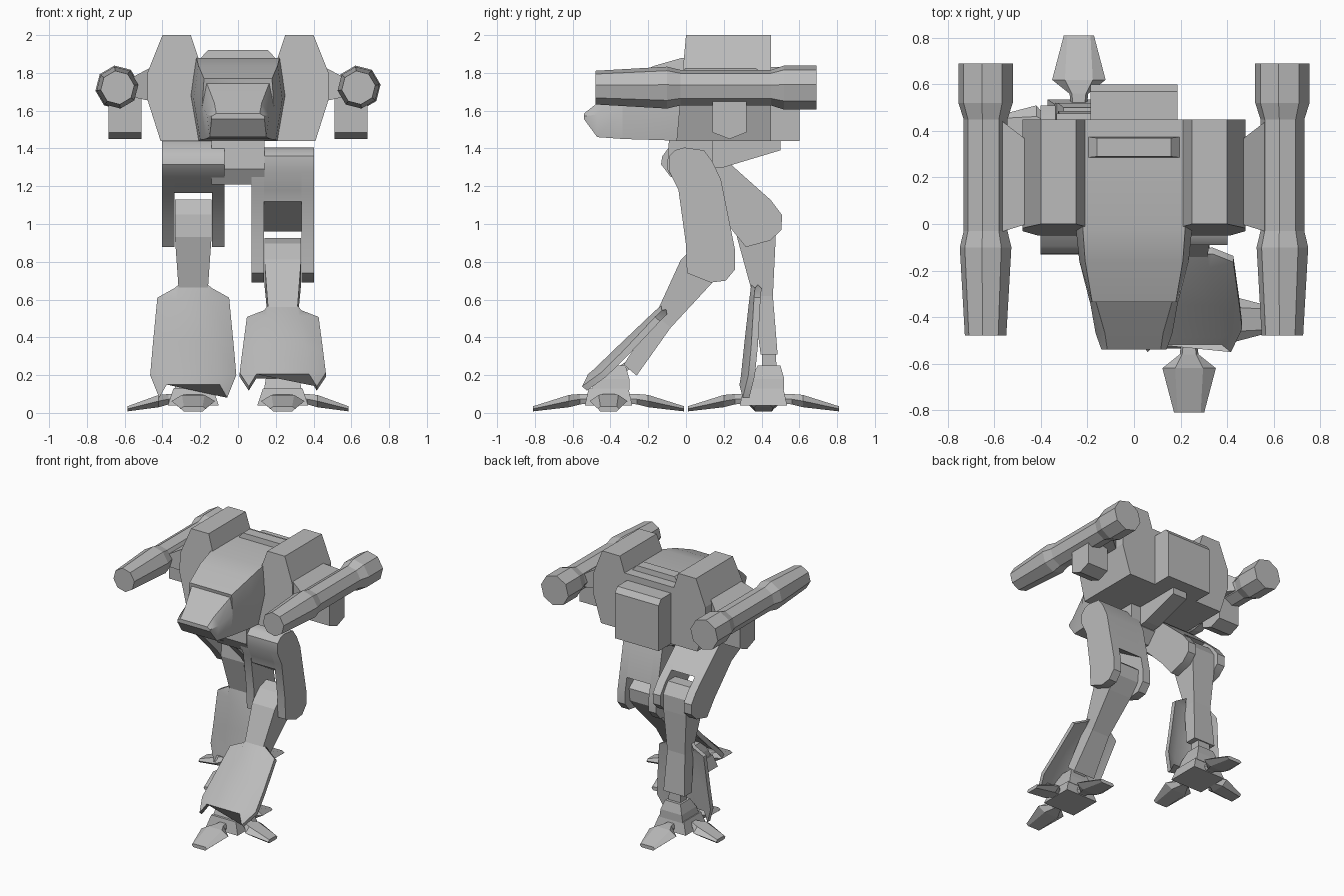
import bpy, bmesh, math
from mathutils import Matrix, Vector

if "Cube" in bpy.data.objects:
    bpy.data.objects.remove(bpy.data.objects["Cube"])

grey = bpy.data.materials.new("plain_grey")
grey.use_nodes = True
GREY = (0.5, 0.5, 0.5, 1)
grey.diffuse_color = GREY
grey.node_tree.nodes["Principled BSDF"].inputs["Base Color"].default_value = GREY


def loft(name, rings, matrix=None, smooth=False):
    """Skin a list of closed rings and cap both ends."""
    bm = bmesh.new()
    loops = [[bm.verts.new(p) for p in ring] for ring in rings]
    n = len(loops[0])
    for a, b in zip(loops, loops[1:]):
        for i in range(n):
            j = (i + 1) % n
            bm.faces.new((a[i], a[j], b[j], b[i]))
    bm.faces.new(loops[0])
    bm.faces.new(loops[-1])
    if matrix:
        bm.transform(matrix)
    bmesh.ops.recalc_face_normals(bm, faces=bm.faces)
    mesh = bpy.data.meshes.new(name)
    bm.to_mesh(mesh)
    bm.free()
    mesh.materials.append(grey)
    obj = bpy.data.objects.new(name, mesh)
    bpy.context.collection.objects.link(obj)
    if smooth:
        bpy.ops.object.select_all(action='DESELECT')
        obj.select_set(True)
        bpy.context.view_layer.objects.active = obj
        bpy.ops.object.shade_smooth_by_angle(angle=math.radians(30))
    return obj


def side_prism(name, profile, x0, x1, matrix=None, smooth=False):
    """Extrude a (y, z) profile between two x positions."""
    return loft(name, [[(x, y, z) for y, z in profile] for x in (x0, x1)], matrix, smooth)


def slab(x, y, z, hx, hy):
    """Horizontal rectangular ring."""
    return [(x - hx, y - hy, z), (x + hx, y - hy, z), (x + hx, y + hy, z), (x - hx, y + hy, z)]


def swing(degrees, start, end):
    """Rotate about x at a (y, z) pivot and carry that pivot to a new place."""
    return (Matrix.Translation((0, *end)) @ Matrix.Rotation(math.radians(degrees), 4, 'X')
            @ Matrix.Translation((0, -start[0], -start[1])))


# Hull with sloping roof, stepped canopy and wedge nose
def hull_ring(y, top, ztop, mid, zmid, low, zlow):
    half = [(top, ztop), (mid, zmid), (low, zlow)]
    return [(x, y, z) for x, z in half] + [(-x, y, z) for x, z in reversed(half)]


loft("hull", [
    hull_ring(0.45, 0.22, 1.88, 0.25, 1.68, 0.21, 1.44),
    hull_ring(-0.02, 0.22, 1.88, 0.25, 1.68, 0.21, 1.44),
    hull_ring(-0.16, 0.21, 1.84, 0.235, 1.66, 0.2, 1.445),
    hull_ring(-0.335, 0.18, 1.77, 0.19, 1.62, 0.17, 1.45),
    hull_ring(-0.33, 0.165, 1.745, 0.19, 1.62, 0.17, 1.45),
    hull_ring(-0.47, 0.125, 1.64, 0.165, 1.58, 0.15, 1.46),
    hull_ring(-0.54, 0.115, 1.585, 0.14, 1.57, 0.14, 1.555),
], smooth=True)

# Roof ridge, rear pack and keel
loft("roof_ridge", [slab(0, 0.33, 1.87, 0.205, 0.045), slab(0, 0.33, 1.92, 0.16, 0.04)])
side_prism("rear_pack", [(0.44, 1.44), (0.6, 1.44), (0.6, 1.79), (0.57, 1.83), (0.44, 1.83)], -0.187, 0.187)
side_prism("keel", [(0, 1.45), (0, 1.28), (0.2, 1.3), (0.5, 1.39), (0.5, 1.45)], -0.06, 0.06)
side_prism("pelvis", [(-0.09, 1.45), (-0.1, 1.29), (-0.05, 1.21), (0.07, 1.21),
                      (0.14, 1.29), (0.14, 1.45)], -0.14, 0.14)

POD = [(0.25, 2.0), (0.4, 2.0), (0.48, 1.8), (0.48, 1.66), (0.41, 1.44), (0.2, 1.44), (0.21, 1.88)]
GUN = [(-0.48, 0.09), (-0.1, 0.112), (-0.03, 0.095), (0.45, 0.095), (0.52, 0.118), (0.69, 0.118)]

for s, side in ((1, "left"), (-1, "right")):
    # Shoulder pod with a slanted front
    loft(side + "_shoulder_pod", [
        [(s * x, (z - 2) * 0.09, z) for x, z in POD],
        [(s * x, 0.45, z) for x, z in POD]])

    # Flared arm between pod and gun
    arm = [(0.46, 0, 0.36, 1.65, 1.83), (0.59, -0.04, 0.46, 1.68, 1.76)]
    loft(side + "_gun_arm", [
        [(s * x, a, lo), (s * x, b, lo), (s * x, b, hi), (s * x, a, hi)] for x, a, b, lo, hi in arm])

    # Eight sided gun barrel
    angles = [math.radians(8 + 45 * i) for i in range(8)]
    loft(side + "_gun", [
        [(s * 0.638 + r * math.cos(a), y, 1.722 + r * math.sin(a)) for a in angles] for y, r in GUN])

    # Pointed box under the gun
    side_prism(side + "_gun_box", [(0.14, 1.68), (0.14, 1.485), (0.23, 1.45), (0.32, 1.485), (0.32, 1.68)],
               s * 0.51, s * 0.685)

# Legs: the same parts, with the left one swung forward and the right one back
HIP, HIP_BACK = (0, 1.31), (-0.03, 1.33)
THIGH_TOP = [(-0.04, 1.18), (-0.09, 1.28), (-0.09, 1.36), (-0.06, 1.39), (-0.01, 1.405),
             (0.095, 1.39), (0.14, 1.33), (0.185, 1.235)]
THIGH_LOW = [(0.26, 0.86), (0.26, 0.76), (0.21, 0.7), (0.13, 0.69), (0.005, 0.74), (0, 0.89)]
SHIN = [(1.13, 0.33, 0.42, 0.097), (1.05, 0.28, 0.475, 0.097), (0.93, 0.27, 0.475, 0.097),
        (0.62, 0.355, 0.46, 0.075), (0.31, 0.395, 0.485, 0.09)]
# Guard rows: centre half width, z, y, then wing half width, z, y
GUARD = [(0.075, 0.68, 0.345, 0.1, 0.66, 0.365), (0.085, 0.6, 0.335, 0.19, 0.61, 0.36),
         (0.12, 0.38, 0.31, 0.215, 0.35, 0.345), (0.14, 0.19, 0.29, 0.228, 0.2, 0.33),
         (0.14, 0.15, 0.283, 0.18, 0.08, 0.3)]


def guard_ring(cx, p, zc, yc, w, zw, yw):
    front = [(-w, yw, zw), (-p, yc, zc), (p, yc, zc), (w, yw, zw)]
    back = [(x, y + 0.035, z) for x, y, z in reversed(front)]
    return [(cx + x, y, z) for x, y, z in front + back]


def toe(name, centre, degrees, size):
    """Flat claw that points away from the foot and slopes to the ground."""
    rows = [(0.1, 0.035, 0.025, 0.05, 0.1), (0.15, 0.04, 0.03, 0.045, 0.1),
            (0.21, 0.115, 0.06, 0.03, 0.095), (0.4, 0.065, 0.05, 0.008, 0.035)]
    rings = []
    for r, w, inner, lo, hi in rows:
        mid = (lo + hi) / 2
        rings.append([(-w * size, -r * size, mid), (-inner * size, -r * size, hi), (inner * size, -r * size, hi),
                      (w * size, -r * size, mid), (inner * size, -r * size, lo), (-inner * size, -r * size, lo)])
    loft(name, rings, Matrix.Translation(centre) @ Matrix.Rotation(math.radians(degrees), 4, 'Z'))


for s, side in ((1, "left"), (-1, "right")):
    cx = s * 0.237
    forward = s > 0
    thigh_pose = Matrix() if forward else swing(37, HIP, HIP_BACK)
    shin_pose = swing(-40, HIP_BACK, HIP) if forward else Matrix()

    # Thigh: two cheek plates and a bridge above the knee slot
    for where, a, b in (("outer", 0.1, 0.165), ("inner", -0.165, -0.1)):
        side_prism(f"{side}_thigh_{where}_plate", THIGH_TOP + THIGH_LOW, cx + s * a, cx + s * b, thigh_pose, True)
    side_prism(side + "_thigh_bridge", THIGH_TOP + [(0.24, 0.96), (-0.025, 1.12)], cx - 0.1, cx + 0.1,
               thigh_pose, True)

    # Shin and its flared guard
    loft(side + "_shin", [
        [(cx - w, a, z), (cx + w, a, z), (cx + w, b, z), (cx - w, b, z)] for z, a, b, w in SHIN], shin_pose)
    loft(side + "_shin_guard", [guard_ring(cx, *row) for row in GUARD], shin_pose, True)

    # Foot block, ankle leaning to the shin, and three toes
    fy = -0.41 if forward else 0.41
    end = shin_pose @ Vector((cx, 0.44, 0.33))
    loft(side + "_foot", [slab(cx, fy, 0.04, 0.135, 0.125), slab(cx, fy, 0.13, 0.105, 0.105)])
    loft(side + "_foot_collar", [slab(cx, fy + 0.01, 0.12, 0.1, 0.1), slab(cx, fy + 0.02, 0.18, 0.09, 0.09),
                                 slab(cx, fy + 0.03, 0.25, 0.065, 0.06)])
    loft(side + "_ankle", [slab(cx, fy + 0.03, 0.2, 0.05, 0.04), slab(cx, end.y, end.z + 0.03, 0.05, 0.035)])
    for where, degrees, size in (("front", 0, 1), ("back", 180, 1), ("outer", s * 90, 0.87)):
        toe(f"{side}_{where}_toe", (cx, fy, 0), degrees, size)
